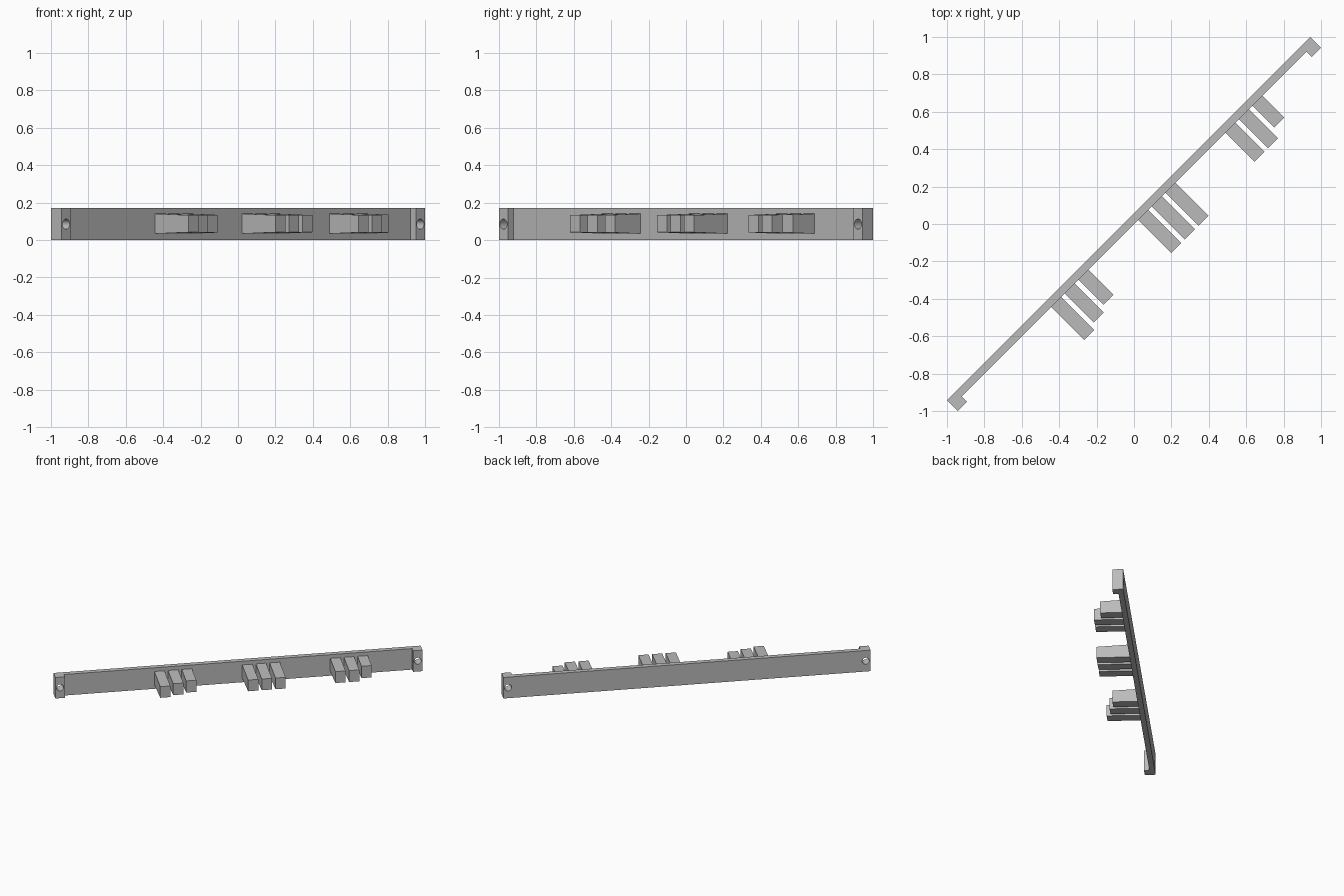
import bpy, bmesh, math
from mathutils import Matrix

cube = bpy.data.objects.get("Cube")
if cube:
    bpy.data.objects.remove(cube, do_unlink=True)

grey = bpy.data.materials.new("grey")
grey.use_nodes = True
grey.diffuse_color = (0.5, 0.5, 0.5, 1)
grey.node_tree.nodes["Principled BSDF"].inputs["Base Color"].default_value = (0.5, 0.5, 0.5, 1)

TURN = Matrix.Rotation(math.radians(45), 4, 'Z')
HALF, BACK, FACE, PAD, HEIGHT = 1.374, 0.04, 0.0, 0.07, 0.171
MID = HEIGHT / 2


def add_object(name, bm):
    bmesh.ops.recalc_face_normals(bm, faces=bm.faces)
    mesh = bpy.data.meshes.new(name)
    bm.to_mesh(mesh)
    bm.free()
    mesh.materials.append(grey)
    obj = bpy.data.objects.new(name, mesh)
    obj.matrix_world = TURN
    bpy.context.collection.objects.link(obj)
    return obj


# Rail with a thicker mounting pad at each end, extruded from its plan
inner = HALF - PAD
plan = [(-HALF, BACK), (-HALF, -BACK), (-inner, -BACK), (-inner, FACE),
        (inner, FACE), (inner, -BACK), (HALF, -BACK), (HALF, BACK)]
bm = bmesh.new()
base = bm.faces.new([bm.verts.new((x, y, 0)) for x, y in plan])
ext = bmesh.ops.extrude_face_region(bm, geom=[base])
top = [v for v in ext["geom"] if isinstance(v, bmesh.types.BMVert)]
bmesh.ops.translate(bm, verts=top, vec=(0, 0, HEIGHT))
rail = add_object("rail", bm)

# Screw holes through both pads
bm = bmesh.new()
for side in (-1, 1):
    place = Matrix.Translation((side * (HALF - PAD / 2), 0, MID)) @ Matrix.Rotation(math.pi / 2, 4, 'X')
    bmesh.ops.create_cone(bm, cap_ends=True, segments=32, radius1=0.027,
                          radius2=0.027, depth=0.3, matrix=place)
cutter = add_object("hole_cutter", bm)
cutter.hide_render = True
cutter.hide_set(True)
cut = rail.modifiers.new("screw_holes", 'BOOLEAN')
cut.operation = 'DIFFERENCE'
cut.solver = 'EXACT'
cut.object = cutter
bpy.context.view_layer.update()
depsgraph = bpy.context.evaluated_depsgraph_get()
drilled = bpy.data.meshes.new_from_object(rail.evaluated_get(depsgraph))
rail.modifiers.clear()
rail.data = drilled
bpy.data.objects.remove(cutter, do_unlink=True)


# Teeth, each slightly lower at the tip than at the root
def tooth(name, along, length):
    bm = bmesh.new()
    bmesh.ops.create_cube(bm, size=1)
    for v in bm.verts:
        tip = v.co.y < 0
        tall = 0.107 - (0.064 * length if tip else 0)
        v.co = (along + v.co.x * 0.076, FACE - length if tip else FACE, MID + 0.002 + v.co.z * tall)
    add_object(name, bm)


groups = {"left_end": (-0.486, (0.251, 0.22, 0.19)),
          "middle": (0.172, (0.251, 0.251, 0.251)),
          "right_end": (0.831, (0.22, 0.22, 0.165))}
for label, (centre, lengths) in groups.items():
    for i, length in enumerate(lengths):
        tooth(f"{label}_tooth_{i + 1}", centre + (i - 1) * 0.1025, length)
